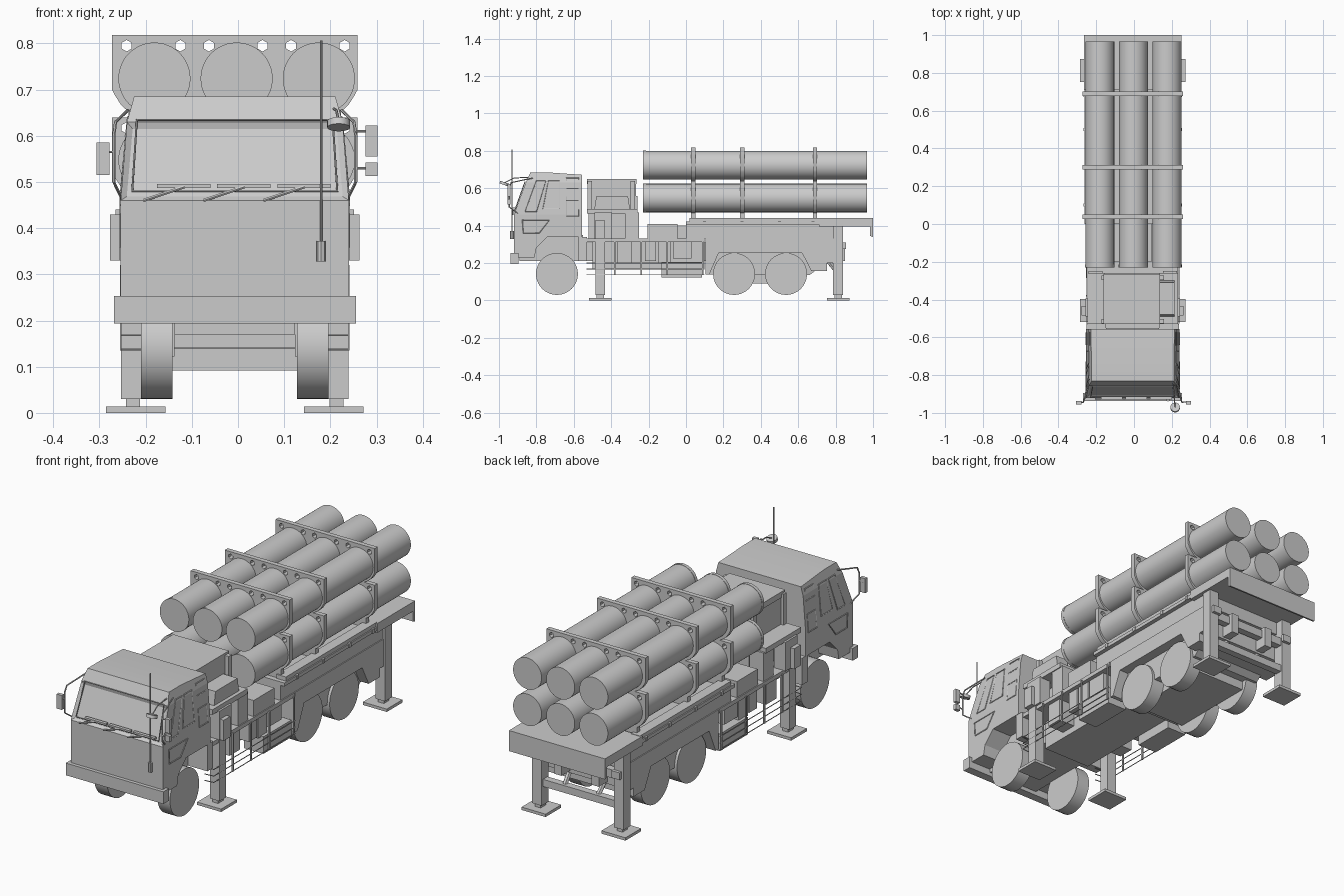
import bpy, bmesh, math
from mathutils import Vector

if "Cube" in bpy.data.objects:
    bpy.data.objects.remove(bpy.data.objects["Cube"])

grey = bpy.data.materials.new("plain grey")
grey.diffuse_color = (0.6, 0.6, 0.6, 1)
grey.use_nodes = True
grey.node_tree.nodes["Principled BSDF"].inputs["Base Color"].default_value = grey.diffuse_color


def add_mesh(name, bm):
    bmesh.ops.recalc_face_normals(bm, faces=bm.faces)
    me = bpy.data.meshes.new(name)
    bm.to_mesh(me)
    bm.free()
    ob = bpy.data.objects.new(name, me)
    bpy.context.collection.objects.link(ob)
    return ob


def prism(name, yz, x0, x1, half=None):
    """Side profile extruded across x; half(z) overrides the half width."""
    bm = bmesh.new()
    rows = [[bm.verts.new(((s * half(z)) if half else x, y, z)) for y, z in yz]
            for s, x in ((-1, x0), (1, x1))]
    bm.faces.new(rows[0])
    bm.faces.new(rows[1][::-1])
    n = len(yz)
    for i in range(n):
        j = (i + 1) % n
        bm.faces.new((rows[0][i], rows[1][i], rows[1][j], rows[0][j]))
    return add_mesh(name, bm)


def box(name, x0, x1, y0, y1, z0, z1):
    return prism(name, [(y0, z0), (y1, z0), (y1, z1), (y0, z1)], x0, x1)


def pair(name, x0, x1, *yz):
    box(name + "_left", -x1, -x0, *yz)
    box(name + "_right", x0, x1, *yz)


def cyl(name, a, b, r, seg=40):
    a, b = Vector(a), Vector(b)
    bm = bmesh.new()
    bmesh.ops.create_cone(bm, cap_ends=True, segments=seg, radius1=r, radius2=r, depth=(b - a).length)
    ob = add_mesh(name, bm)
    ob.location = (a + b) / 2
    ob.rotation_euler = (b - a).to_track_quat('Z', 'Y').to_euler()
    return ob


def add_curve(name, loops, dims):
    cu = bpy.data.curves.new(name, 'CURVE')
    cu.dimensions = dims
    for pts, closed in loops:
        sp = cu.splines.new('POLY')
        sp.points.add(len(pts) - 1)
        for p, c in zip(sp.points, pts):
            p.co = (*c, 1)
        sp.use_cyclic_u = closed
    ob = bpy.data.objects.new(name, cu)
    bpy.context.collection.objects.link(ob)
    return ob


def wire(name, pts, r, closed=False):
    ob = add_curve(name, [(pts, closed)], '3D')
    ob.data.bevel_depth = r
    ob.data.bevel_resolution = 1
    ob.data.use_fill_caps = True


# Cab: straight lower body with wheel arch, tapering upper body
def cab_half(z):
    if z < 0.63:
        return 0.247 - max(0, z - 0.46) * 0.08
    return 0.2334 - (z - 0.63) * 0.28


prism("cab_lower", [(-.92, .23), (-.92, .46), (-.555, .46), (-.555, .34), (-.74, .34),
                    (-.80, .28), (-.81, .23)], -.247, .247)
upper = prism("cab_upper", [(-.92, .46), (-.857, .63), (-.555, .63), (-.555, .46)], 0, 0, cab_half)
prism("cab_roof", [(-.857, .63), (-.832, .685), (-.74, .685), (-.555, .672), (-.555, .63)], 0, 0, cab_half)
bm = bmesh.new()
bm.from_mesh(upper.data)
bm.normal_update()
front = [f for f in bm.faces if f.normal.y < -.7]
bmesh.ops.inset_region(bm, faces=front, thickness=0.018, depth=-0.008)
bm.to_mesh(upper.data)
bm.free()
box("bumper", -.262, .262, -.937, -.895, .194, .253)
pair("fender", .14, .245, -.575, -.53, .21, .34)
box("cab_floor", -.14, .14, -.89, -.55, .21, .35)
wire("windshield_frame", [(-.222, -.916, .48), (.222, -.916, .48), (.212, -.861, .634), (-.212, -.861, .634)], .003, True)

# Door windows, grab panel and lower window outlines on both sides
outlines = [[(-.86, .475), (-.80, .64), (-.75, .64), (-.80, .475)],
            [(-.765, .49), (-.735, .64), (-.675, .64), (-.675, .49)],
            [(-.64, .45), (-.64, .655), (-.575, .655), (-.575, .45)],
            [(-.64, .535), (-.575, .535)], [(-.64, .60), (-.575, .60)],
            [(-.875, .43), (-.73, .43), (-.785, .36), (-.87, .36)]]
for s in (-1, 1):
    for i, o in enumerate(outlines):
        wire(f"cab_side_trim_{i}", [(s * cab_half(z), y, z) for y, z in o], .003, len(o) > 2)
    # Mirror brackets
    wire("mirror_bracket", [(s * .232, -.82, .655), (s * .258, -.935, .63), (s * .262, -.945, .60),
                            (s * .262, -.945, .50), (s * .245, -.90, .465)], .0035)
wire("mirror_arm_left", [(-.26, -.945, .565), (-.29, -.94, .565)], .003)
wire("mirror_arm_right", [(.26, -.945, .61), (.29, -.94, .61)], .003)
wire("mirror_arm_low", [(.26, -.945, .53), (.29, -.94, .53)], .003)
box("mirror_left", -.299, -.271, -.955, -.938, .515, .585)
box("mirror_right", .283, .309, -.955, -.938, .555, .622)
box("mirror_right_small", .283, .309, -.955, -.938, .513, .542)
cyl("round_mirror", (.225, -.974, .618), (.225, -.969, .632), .025, 20)
wire("round_mirror_arm", [(.212, -.80, .66), (.22, -.92, .655), (.225, -.97, .63)], .003)

# Wipers and antenna
for x in (-.168, -.038, .092):
    box("wiper_blade", x, x + .115, -.928, -.912, .487, .496)
    wire("wiper_arm", [(x - .03, -.925, .46), (x + .06, -.926, .49)], .004)
cyl("antenna", (.187, -.93, .36), (.187, -.93, .806), .0025, 8)
cyl("antenna_base", (.187, -.93, .328), (.187, -.93, .372), .01, 8)

# Wheels and axles
for i, y in enumerate((-.69, .257, .535)):
    for s in (-1, 1):
        cyl(f"wheel_{i}", (s * .135, y, .142), (s * .203, y, .142), .112, 40)

# Chassis and lower hull
pair("chassis_rail", .08, .12, -.88, .85, .21, .31)
box("floor", -.24, .24, -.555, .10, .312, .332)
box("front_hull", -.13, .13, -.50, .10, .17, .32)
prism("rear_hull", [(.105, .14), (.66, .135), (.69, .158), (.755, .158), (.755, .33), (.105, .33)], -.19, .19)
box("axle_housing", -.135, .135, .18, .62, .092, .14)
prism("fender_skirt", [(.105, .14), (.125, .14), (.175, .255), (.62, .255), (.67, .158), (.755, .158),
                       (.755, .2), (.785, .2), (.785, .332), (.105, .332)], -.24, .24)
pair("fuel_tank", .13, .235, -.13, .085, .122, .205)
for y0, y1, z0 in ((-.37, -.29, .2), (-.22, -.16, .21), (-.15, -.08, .2), (-.07, .03, .225)):
    pair("tool_box", .13, .22, y0, y1, z0, .312)

# Side guard rails
for s in (-1, 1):
    for z in (.137, .168, .2):
        wire("guard_rail", [(s * .2, -.53, z), (s * .245, -.525, z), (s * .245, .1, z)], .0022)
    for y in (-.38, -.24, -.10, .09):
        box("guard_post", s * .245 - .003, s * .245 + .003, y - .004, y + .004, .135, .32)

# Stabilizer legs with feet and rear braces
for y0, y1, top in ((-.483, -.433, .47), (.786, .84, .41)):
    c = (y0 + y1) / 2
    pair("leg", .194, .246, y0, y1, .03, top)
    pair("leg_pin", .205, .235, c - .02, c + .02, .014, .031)
    pair("foot", .15, .279, c - .06, c + .06, 0, .014)
pair("leg_housing", .19, .25, -.49, -.395, .33, .47)
pair("leg_motor", .25, .270, -.485, -.435, .33, .43)
box("rear_crossbar_low", -.2, .2, .795, .83, .12, .155)
box("rear_crossbar_high", -.2, .2, .795, .83, .26, .30)
for s in (-1, 1):
    wire("rear_brace", [(s * .09, .81, .15), (s * .1, .70, .28)], .012)
pair("leg_bracket", .19, .235, .84, .855, .275, .31)

# Equipment behind the cab
box("platform", -.24, .24, -.53, -.26, .465, .49)
box("equipment_core", -.15, .144, -.52, -.26, .33, .56)
box("generator", -.15, .144, -.525, -.268, .49, .625)
box("generator_lid", -.155, .144, -.53, -.265, .622, .65)
for s in (-1, 1):
    for y in (-.515, -.285):
        box("frame_post", s * .155 - .01, s * .155 + .01, y - .012, y + .012, .49, .64)
prism("console", [(-.49, .49), (-.30, .49), (-.31, .555), (-.48, .555)], .144, .222)
pair("hose_locker", .16, .235, -.325, -.25, .332, .47)
pair("step_box", .11, .235, -.205, -.045, .332, .41)
box("pump_box", -.1, .1, -.2, 0, .332, .40)

# Launcher deck with rear slab and hanging lip
box("deck_body", -.235, .235, 0, .80, .332, .415)
box("deck_top", -.256, .256, 0, .74, .405, .422)
pair("deck_beam", .20, .25, .02, .72, .42, .442)
prism("rear_slab", [(.71, .395), (.985, .395), (.985, .345), (1.0, .34), (1.0, .44), (.71, .44)], -.258, .258)
for y in (.1, .3, .5, .68):
    pair("deck_lug", .23, .26, y - .008, y + .008, .405, .425)

# Launch tubes in two rows of three
for z in (.724, .548):
    for x in (-.174, .004, .182):
        cyl("launch_tube", (x, -.228, z), (x, .967, z), .0765, 48)
        cyl("tube_collar", (x, -.23, z), (x, -.214, z), .078, 48)

# Tube clamps: scalloped plates with six bolt holes each
side = [(.266, .818), (.266, .70)]
side += [(.178 + .089 * math.cos(math.radians(a)), .724 + .089 * math.sin(math.radians(a)))
         for a in (-25, -40, -55, -70, -85)]
ring = [(x, z, 0) for x, z in side] + [(-x, z, 0) for x, z in side[::-1]]
holes = [[(x + .0125 * math.sin(k * math.pi / 3), .795 + .0125 * math.cos(k * math.pi / 3), 0) for k in range(6)]
         for x in (-.234, -.118, -.056, .060, .122, .238)]
for y in (.038, .30, .69):
    for dz in (0, -.178):
        ob = add_curve("tube_clamp", [(ring, True)] + [(h, True) for h in holes], '2D')
        ob.data.fill_mode = 'BOTH'
        ob.data.extrude = .0115
        ob.rotation_euler.x = math.pi / 2
        ob.location = (0, y, dz)
    box("clamp_base", -.22, .22, y - .0115, y + .0115, .42, .48)

# Turn curves into meshes, shift to the centre line, colour and shade
bpy.ops.object.select_all(action='SELECT')
bpy.context.view_layer.objects.active = bpy.data.objects["bumper"]
bpy.ops.object.convert(target='MESH')
for ob in bpy.context.scene.objects:
    ob.location.x -= .007
    ob.data.materials.clear()
    ob.data.materials.append(grey)
bpy.ops.object.select_all(action='SELECT')
bpy.ops.object.shade_smooth_by_angle(angle=math.radians(30))
